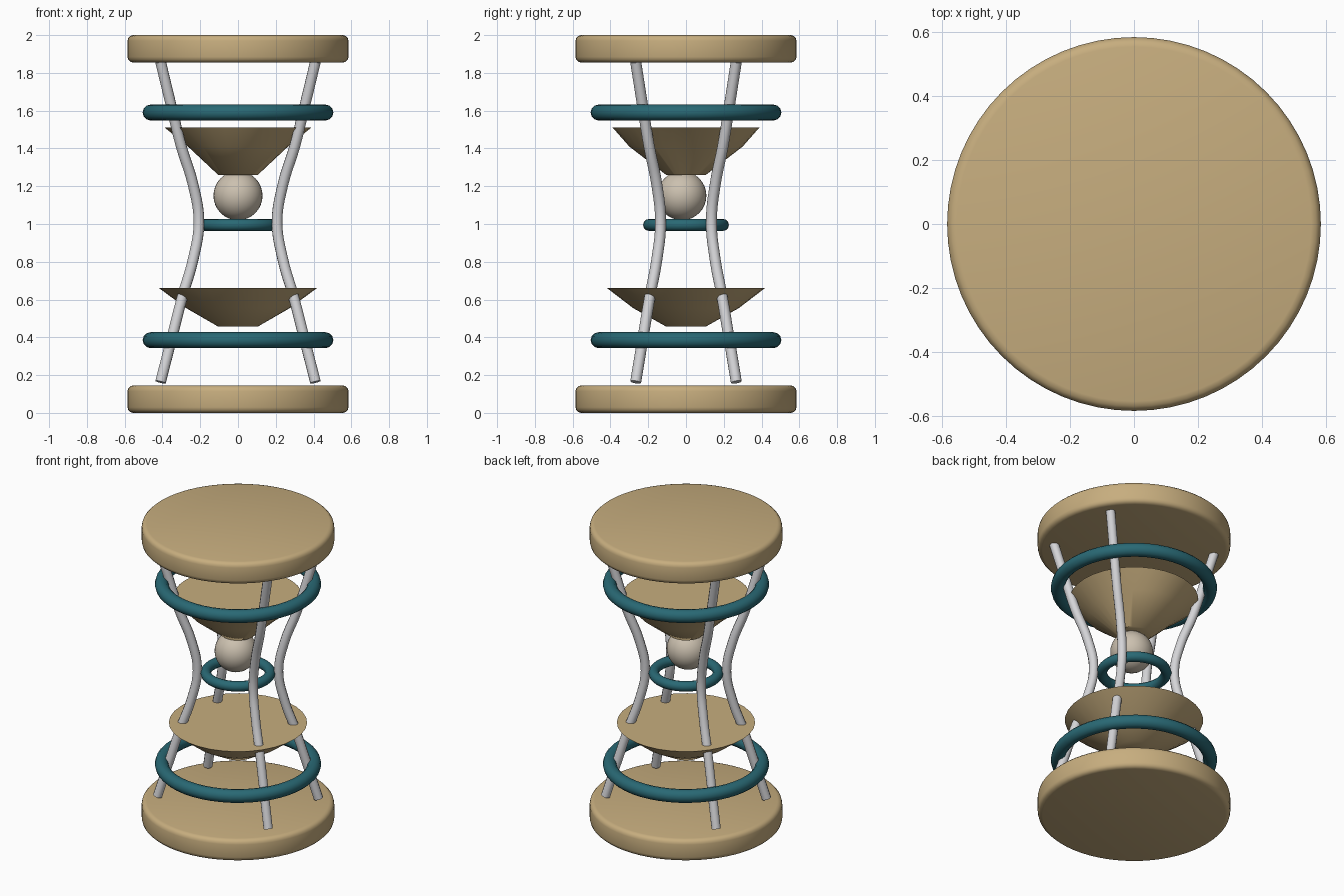
import bpy, bmesh, math

if "Cube" in bpy.data.objects:
    bpy.data.objects.remove(bpy.data.objects["Cube"])


def material(name, rgb):
    m = bpy.data.materials.new(name)
    m.diffuse_color = (*rgb, 1)
    m.use_nodes = True
    m.node_tree.nodes["Principled BSDF"].inputs["Base Color"].default_value = m.diffuse_color
    return m


WOOD = material("tan", (0.57, 0.42, 0.21))
TEAL = material("teal", (0.022, 0.14, 0.175))
ROD = material("light grey", (0.66, 0.66, 0.68))
CREAM = material("cream", (0.60, 0.53, 0.43))


def finish(ob, name, mat, angle=40):
    ob.name = name
    ob.data.materials.clear()
    ob.data.materials.append(mat)
    bpy.ops.object.select_all(action='DESELECT')
    ob.select_set(True)
    bpy.context.view_layer.objects.active = ob
    bpy.ops.object.shade_smooth_by_angle(angle=math.radians(angle))
    return ob


def lathe(name, profile, mat, sides, angle=40):
    """Closed solid from rings given as (x radius, y radius, z), bottom up."""
    bm = bmesh.new()
    rings = []
    for rx, ry, z in profile:
        rings.append([bm.verts.new((rx * math.cos(2 * math.pi * i / sides),
                                    ry * math.sin(2 * math.pi * i / sides), z))
                      for i in range(sides)])
    for a, b in zip(rings, rings[1:]):
        for i in range(sides):
            j = (i + 1) % sides
            bm.faces.new((a[i], a[j], b[j], b[i]))
    bm.faces.new(rings[0][::-1])
    bm.faces.new(rings[-1])
    mesh = bpy.data.meshes.new(name)
    bm.to_mesh(mesh)
    bm.free()
    ob = bpy.data.objects.new(name, mesh)
    bpy.context.collection.objects.link(ob)
    return finish(ob, name, mat, angle)


# End discs with rounded edges
R, H, B = 0.585, 0.145, 0.03
for name, z0 in (("bottom_disc", 0.0), ("top_disc", 2.0 - H)):
    arc = [(R - B + B * math.sin(t * math.pi / 6), B - B * math.cos(t * math.pi / 6))
           for t in range(4)]
    prof = [(r, r, z0 + z) for r, z in arc]
    prof += [(r, r, z0 + H - z) for r, z in reversed(arc)]
    lathe(name, prof, WOOD, 64)

# Rings
for name, z, major, minor in (("lower_ring", 0.385, 0.463, 0.042),
                              ("middle_ring", 0.995, 0.195, 0.032),
                              ("upper_ring", 1.59, 0.463, 0.042)):
    bpy.ops.mesh.primitive_torus_add(location=(0, 0, z), major_radius=major,
                                     minor_radius=minor, major_segments=48,
                                     minor_segments=12)
    finish(bpy.context.object, name, TEAL, 60)

# Sand bowls
lathe("upper_sand", [(0.105, 0.105, 1.26), (0.265, 0.30, 1.41), (0.39, 0.39, 1.512)],
      WOOD, 32)
lathe("lower_sand", [(0.105, 0.105, 0.457), (0.275, 0.28, 0.555), (0.42, 0.42, 0.662)],
      WOOD, 32)

# Ball under the upper sand
bpy.ops.mesh.primitive_uv_sphere_add(segments=32, ring_count=16, radius=0.13,
                                     location=(0, -0.022, 1.15))
finish(bpy.context.object, "ball", CREAM, 60)

# Four waisted rods: x offset by height, y in proportion
PATH = [(0.41, 0.163), (0.352, 0.39), (0.293, 0.62), (0.238, 0.81), (0.207, 1.01),
        (0.238, 1.21), (0.30, 1.41), (0.352, 1.62), (0.41, 1.86)]
for sx in (-1, 1):
    for sy in (-1, 1):
        cu = bpy.data.curves.new("rod", 'CURVE')
        cu.dimensions = '3D'
        cu.bevel_depth = 0.029
        cu.bevel_resolution = 3
        cu.resolution_u = 5
        cu.use_fill_caps = True
        sp = cu.splines.new('BEZIER')
        sp.bezier_points.add(len(PATH) - 1)
        for p, (x, z) in zip(sp.bezier_points, PATH):
            p.co = (sx * x, sy * x * 0.65, z)
            p.handle_left_type = p.handle_right_type = 'AUTO'
        ob = bpy.data.objects.new("rod", cu)
        bpy.context.collection.objects.link(ob)
        bpy.ops.object.select_all(action='DESELECT')
        ob.select_set(True)
        bpy.context.view_layer.objects.active = ob
        bpy.ops.object.convert(target='MESH')
        side = ("front" if sy < 0 else "back") + ("_left" if sx < 0 else "_right")
        finish(bpy.context.object, side + "_rod", ROD, 50)
